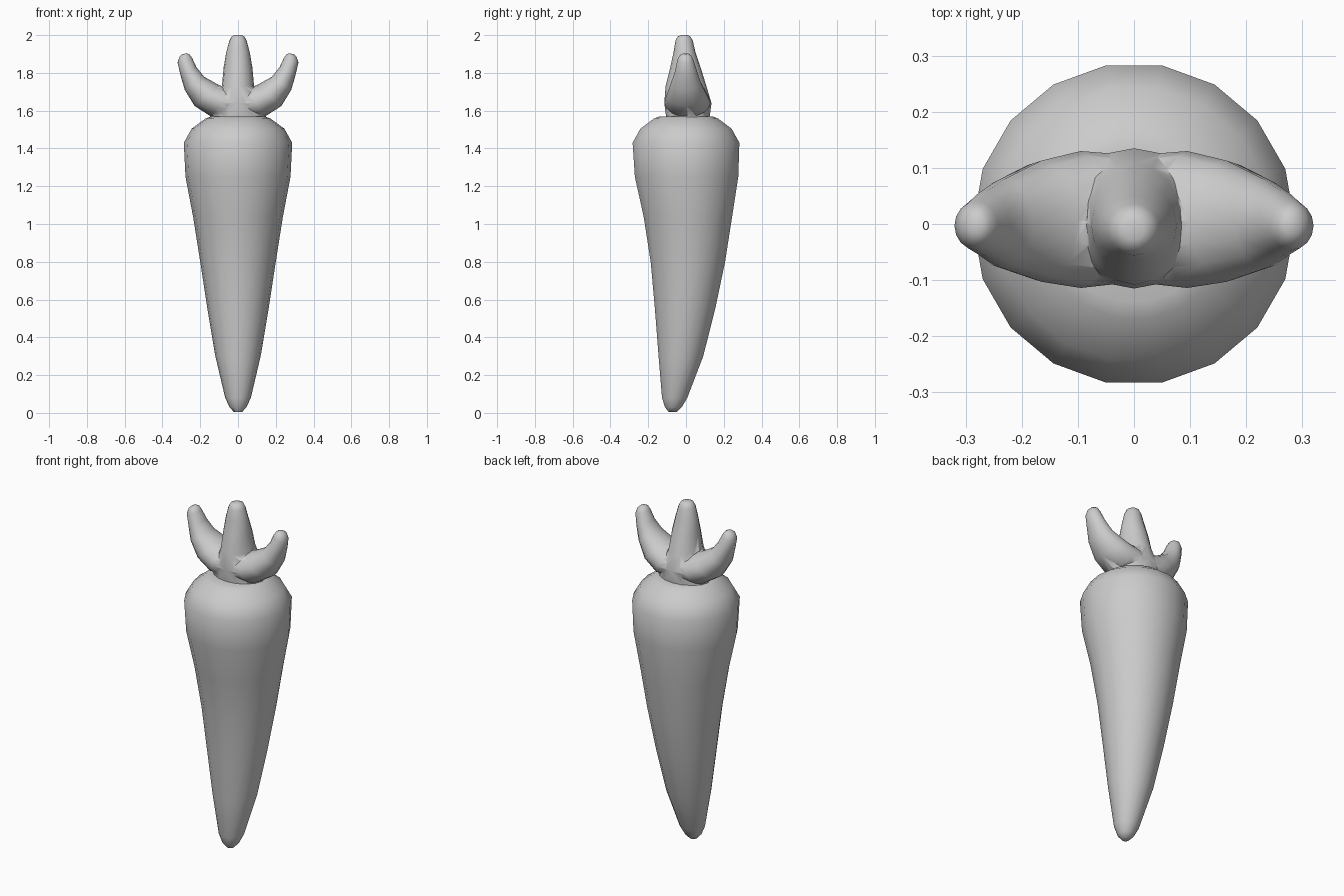
import bpy, bmesh
from math import cos, sin, pi, radians
from mathutils import Vector

if "Cube" in bpy.data.objects:
    bpy.data.objects.remove(bpy.data.objects["Cube"])


def loft(name, sections, sides):
    """Skin elliptical rings given as (centre, half axis u, half axis v)."""
    bm = bmesh.new()
    rings = []
    for c, u, v in sections:
        c, u, v = Vector(c), Vector(u), Vector(v)
        rings.append([bm.verts.new(c + u * cos(2 * pi * i / sides) + v * sin(2 * pi * i / sides))
                      for i in range(sides)])
    for a, b in zip(rings, rings[1:]):
        for i in range(sides):
            j = (i + 1) % sides
            bm.faces.new((a[i], a[j], b[j], b[i]))
    bm.faces.new(rings[0])
    bm.faces.new(rings[-1])
    bmesh.ops.recalc_face_normals(bm, faces=bm.faces)
    mesh = bpy.data.meshes.new(name)
    bm.to_mesh(mesh)
    bm.free()
    mesh.shade_smooth()
    mesh.set_sharp_from_angle(angle=radians(50))
    obj = bpy.data.objects.new(name, mesh)
    bpy.context.collection.objects.link(obj)
    return obj


# Root: z, radius, y offset (the tip leans forward)
root = [(0.005, 0.022, -0.07), (0.03, 0.045, -0.067), (0.08, 0.068, -0.06),
        (0.30, 0.12, -0.027), (0.55, 0.162, -0.005), (0.80, 0.2, 0.01),
        (1.04, 0.238, 0.01), (1.25, 0.278, 0.003), (1.43, 0.287, 0),
        (1.505, 0.245, 0), (1.56, 0.17, 0), (1.57, 0.14, 0)]
loft("root", [((0, y, z), (r, 0, 0), (0, r, 0)) for z, r, y in root], 18)

# Middle leaf: z, half width, half depth, y offset
middle = [(1.565, 0.15, 0.115, 0.01), (1.64, 0.13, 0.125, 0.01), (1.73, 0.085, 0.108, 0),
          (1.83, 0.076, 0.08, -0.003), (1.91, 0.062, 0.058, -0.008),
          (1.97, 0.046, 0.046, -0.01), (1.993, 0.034, 0.034, -0.01), (2.0, 0.018, 0.018, -0.01)]
crown = loft("leaf_crown", [((0, y, z), (w, 0, 0), (0, d, 0)) for z, w, d, y in middle], 16)

# Side leaves: outer edge x, z, inner edge x, z, half depth, y offset
side = [(-0.03, 1.567, -0.03, 1.70, 0.11, 0.01), (0.14, 1.567, 0.05, 1.72, 0.122, 0.008),
        (0.23, 1.625, 0.10, 1.735, 0.108, 0.005), (0.282, 1.71, 0.18, 1.78, 0.08, 0),
        (0.305, 1.79, 0.22, 1.83, 0.058, 0), (0.32, 1.855, 0.243, 1.88, 0.043, -0.003),
        (0.31, 1.885, 0.256, 1.897, 0.032, -0.003), (0.295, 1.899, 0.27, 1.904, 0.015, -0.003)]
for s, label in ((1, "right"), (-1, "left")):
    rings = [((s * (ox + ix) / 2, y, (oz + iz) / 2),
              (s * (ox - ix) / 2, 0, (oz - iz) / 2), (0, d, 0))
             for ox, oz, ix, iz, d, y in side]
    leaf = loft(label + "_leaf", rings, 16)
    leaf.hide_render = True
    leaf.hide_set(True)
    mod = crown.modifiers.new("join_" + label, 'BOOLEAN')
    mod.operation = 'UNION'
    mod.solver = 'EXACT'
    mod.object = leaf
